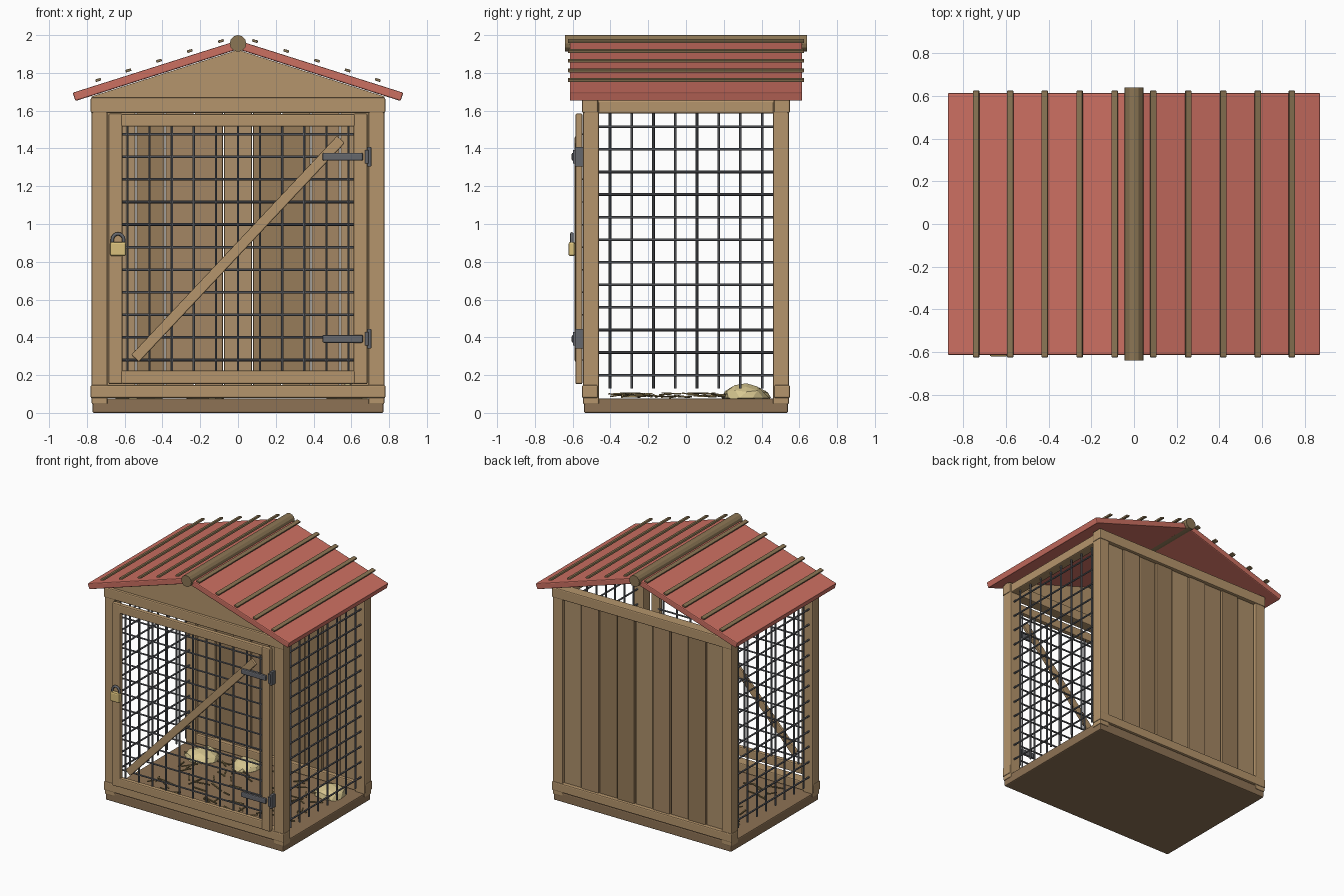
import bpy, bmesh, random
from math import radians, atan2, hypot, cos, sin, pi
from mathutils import Vector, Matrix

if "Cube" in bpy.data.objects:
    bpy.data.objects.remove(bpy.data.objects["Cube"])

random.seed(4)


def material(name, r, g, b):
    m = bpy.data.materials.new(name)
    m.diffuse_color = (r, g, b, 1)
    m.use_nodes = True
    m.node_tree.nodes["Principled BSDF"].inputs["Base Color"].default_value = m.diffuse_color
    return m


wood = material("wood", 0.46, 0.30, 0.15)
planks = [material("plank_light", 0.42, 0.28, 0.145), material("plank_mid", 0.37, 0.24, 0.125),
          material("plank_dark", 0.31, 0.20, 0.10)]
batten_wood = material("batten_wood", 0.26, 0.18, 0.09)
floor_wood = material("floor_wood", 0.27, 0.17, 0.09)
red = material("roof_red", 0.60, 0.16, 0.12)
steel = material("steel", 0.13, 0.135, 0.15)
brass = material("brass", 0.70, 0.53, 0.20)
straw = material("straw", 0.68, 0.57, 0.28)
straw_dark = material("straw_dark", 0.30, 0.22, 0.09)


def finish(name, bm, mat, bevel=0, smooth=False):
    bmesh.ops.recalc_face_normals(bm, faces=bm.faces)
    me = bpy.data.meshes.new(name)
    bm.to_mesh(me)
    bm.free()
    me.materials.append(mat)
    ob = bpy.data.objects.new(name, me)
    bpy.context.collection.objects.link(ob)
    if bevel:
        mod = ob.modifiers.new("bevel", "BEVEL")
        mod.width = bevel
        mod.segments = 2
    if smooth:
        bpy.context.view_layer.objects.active = ob
        ob.select_set(True)
        bpy.ops.object.shade_smooth_by_angle(angle=radians(50))
        ob.select_set(False)
    return ob


def add_box(bm, center, size, rot=Matrix.Identity(4)):
    m = Matrix.Translation(center) @ rot @ Matrix.Diagonal((*size, 1))
    bmesh.ops.create_cube(bm, size=1, matrix=m)


def box(name, x, y, z, mat, bevel=0.008):
    bm = bmesh.new()
    lo, hi = Vector((x[0], y[0], z[0])), Vector((x[1], y[1], z[1]))
    add_box(bm, (lo + hi) / 2, hi - lo)
    return finish(name, bm, mat, bevel)


def add_rod(bm, a, b, r, sides=6):
    a, b = Vector(a), Vector(b)
    d = b - a
    m = Matrix.Translation((a + b) / 2) @ d.to_track_quat('Z', 'Y').to_matrix().to_4x4()
    bmesh.ops.create_cone(bm, cap_ends=True, segments=sides, radius1=r, radius2=r,
                          depth=d.length, matrix=m)


def prism(name, pts, y0, y1, mat, bevel=0):
    bm = bmesh.new()
    f = bm.faces.new([bm.verts.new((x, y0, z)) for x, z in pts])
    ext = bmesh.ops.extrude_face_region(bm, geom=[f])
    bmesh.ops.translate(bm, vec=(0, y1 - y0, 0),
                        verts=[v for v in ext["geom"] if isinstance(v, bmesh.types.BMVert)])
    return finish(name, bm, mat, bevel)


# Floor, corner posts and rails
box("floor", (-0.77, 0.77), (-0.54, 0.54), (0, 0.075), floor_wood)
for sx, side in ((-1, "left"), (1, "right")):
    xs = sorted((sx * 0.69, sx * 0.775))
    for sy, end in ((-1, "front"), (1, "back")):
        box(f"{end}_{side}_post", xs, sorted((sy * 0.46, sy * 0.545)), (0.045, 1.65), wood)
    box(f"{side}_top_rail", sorted((sx * 0.695, sx * 0.77)), (-0.5, 0.5), (1.585, 1.655), wood)
for sy, end in ((-1, "front"), (1, "back")):
    ys = sorted((sy * 0.465, sy * 0.55))
    box(f"{end}_bottom_rail", (-0.78, 0.78), ys, (0.078, 0.148), wood)
    box(f"{end}_top_rail", (-0.78, 0.78), ys, (1.588, 1.67), wood)

# Back wall planks
n, w = 9, 1.39 / 9
for i in range(n):
    x = -0.695 + i * w
    y = 0.49 + 0.008 * (i % 2)
    box(f"back_plank_{i + 1}", (x + 0.003, x + w - 0.003), (y, y + 0.03), (0.13, 1.6),
        planks[(i * 5 + i // 3) % 3], 0.006)

# Side wire mesh
for sx, side in ((-1, "left"), (1, "right")):
    bm = bmesh.new()
    for i in range(8):
        y = -0.402 + i * 0.115
        add_rod(bm, (sx * 0.735, y, 0.13), (sx * 0.735, y, 1.6), 0.007)
    for i in range(12):
        z = 0.2 + i * 0.1195
        add_rod(bm, (sx * 0.743, -0.47, z), (sx * 0.743, 0.47, z), 0.007)
    finish(f"{side}_wire_mesh", bm, steel, smooth=True)

# Door frame
dy = (-0.585, -0.548)
box("door_left_stile", (-0.685, -0.612), dy, (0.152, 1.585), wood)
box("door_right_stile", (0.612, 0.685), dy, (0.152, 1.585), wood)
box("door_top_rail", (-0.62, 0.62), dy, (1.515, 1.583), wood)
box("door_bottom_rail", (-0.62, 0.62), dy, (0.154, 0.225), wood)

# Door diagonal brace
bm = bmesh.new()
dx, dz = 1.09, 1.16
add_box(bm, (0, -0.577, 0.868), (hypot(dx, dz), 0.024, 0.056),
        Matrix.Rotation(-atan2(dz, dx), 4, 'Y'))
finish("door_brace", bm, wood, 0.006)

# Door wire mesh
bm = bmesh.new()
for i in range(11):
    x = (i - 5) * 0.117
    add_rod(bm, (x, -0.558, 0.2), (x, -0.558, 1.54), 0.007)
    z = 0.28 + i * 0.1195
    add_rod(bm, (-0.63, -0.552, z), (0.63, -0.552, z), 0.007)
finish("door_wire_mesh", bm, steel, smooth=True)

# Hinges
for z, where in ((0.392, "lower"), (1.356, "upper")):
    box(f"{where}_hinge_strap", (0.447, 0.662), (-0.605, -0.583), (z - 0.021, z + 0.021), steel)
    box(f"{where}_hinge_plate", (0.684, 0.706), (-0.588, -0.54), (z - 0.052, z + 0.052), steel, 0.004)
    bm = bmesh.new()
    add_rod(bm, (0.682, -0.588, z - 0.035), (0.682, -0.588, z + 0.035), 0.01, 10)
    finish(f"{where}_hinge_pin", bm, steel, smooth=True)

# Padlock body and shackle
box("padlock_body", (-0.677, -0.593), (-0.622, -0.588), (0.83, 0.905), brass, 0.01)
cu = bpy.data.curves.new("padlock_shackle", "CURVE")
cu.dimensions = '3D'
cu.bevel_depth = 0.009
cu.bevel_resolution = 2
path = [(-0.03, 0.89)] + [(-0.03 * cos(a * pi / 8), 0.918 + 0.03 * sin(a * pi / 8))
                          for a in range(9)] + [(0.03, 0.89)]
sp = cu.splines.new("POLY")
sp.points.add(len(path) - 1)
for p, (x, z) in zip(sp.points, path):
    p.co = (x - 0.635, -0.604, z, 1)
cu.materials.append(steel)
bpy.context.collection.objects.link(bpy.data.objects.new("padlock_shackle", cu))

# Front gable and roof panels
prism("front_gable", [(-0.775, 1.66), (0.775, 1.66), (0.775, 1.675), (0, 1.922), (-0.775, 1.675)],
      -0.53, -0.49, wood)
slope = 0.317
for sx, side in ((-1, "left"), (1, "right")):
    prism(f"{side}_roof_panel", [(0, 1.972), (sx * 0.875, 1.695), (sx * 0.861, 1.651), (0, 1.925)],
          -0.615, 0.615, red, 0.007)
    # Battens lying above each panel
    for i, x in enumerate((0.09, 0.255, 0.418, 0.58, 0.74)):
        bm = bmesh.new()
        add_box(bm, (sx * x, 0, 1.997 - slope * x), (0.03, 1.25, 0.014),
                Matrix.Rotation(sx * atan2(slope, 1), 4, 'Y'))
        finish(f"{side}_batten_{i + 1}", bm, batten_wood, 0.003)
bm = bmesh.new()
add_rod(bm, (0, -0.64, 1.956), (0, 0.64, 1.956), 0.044, 12)
finish("ridge_pole", bm, batten_wood)

# Loose straw on the floor
bm = bmesh.new()
for i in range(80):
    c = (random.uniform(-0.62, 0.62), random.uniform(-0.4, 0.4), random.uniform(0.085, 0.105))
    rot = Matrix.Rotation(random.uniform(0, pi), 4, 'Z') @ Matrix.Rotation(random.uniform(-.08, .08), 4, 'Y')
    add_box(bm, c, (random.uniform(0.06, 0.13), 0.009, 0.007), rot)
finish("loose_straw", bm, straw_dark)

# Straw clumps
for i, (x, y, r, h) in enumerate(((-0.52, 0.31, 0.13, 0.065), (-0.17, 0.35, 0.11, 0.06),
                                  (0.58, 0.32, 0.12, 0.075))):
    bm = bmesh.new()
    bmesh.ops.create_icosphere(bm, subdivisions=2, radius=1)
    for v in bm.verts:
        v.co *= random.uniform(0.88, 1.08)
        v.co = Vector((x + v.co.x * r, y + v.co.y * r, 0.08 + max(v.co.z, -0.1) * h))
    finish(f"straw_clump_{i + 1}", bm, straw)
